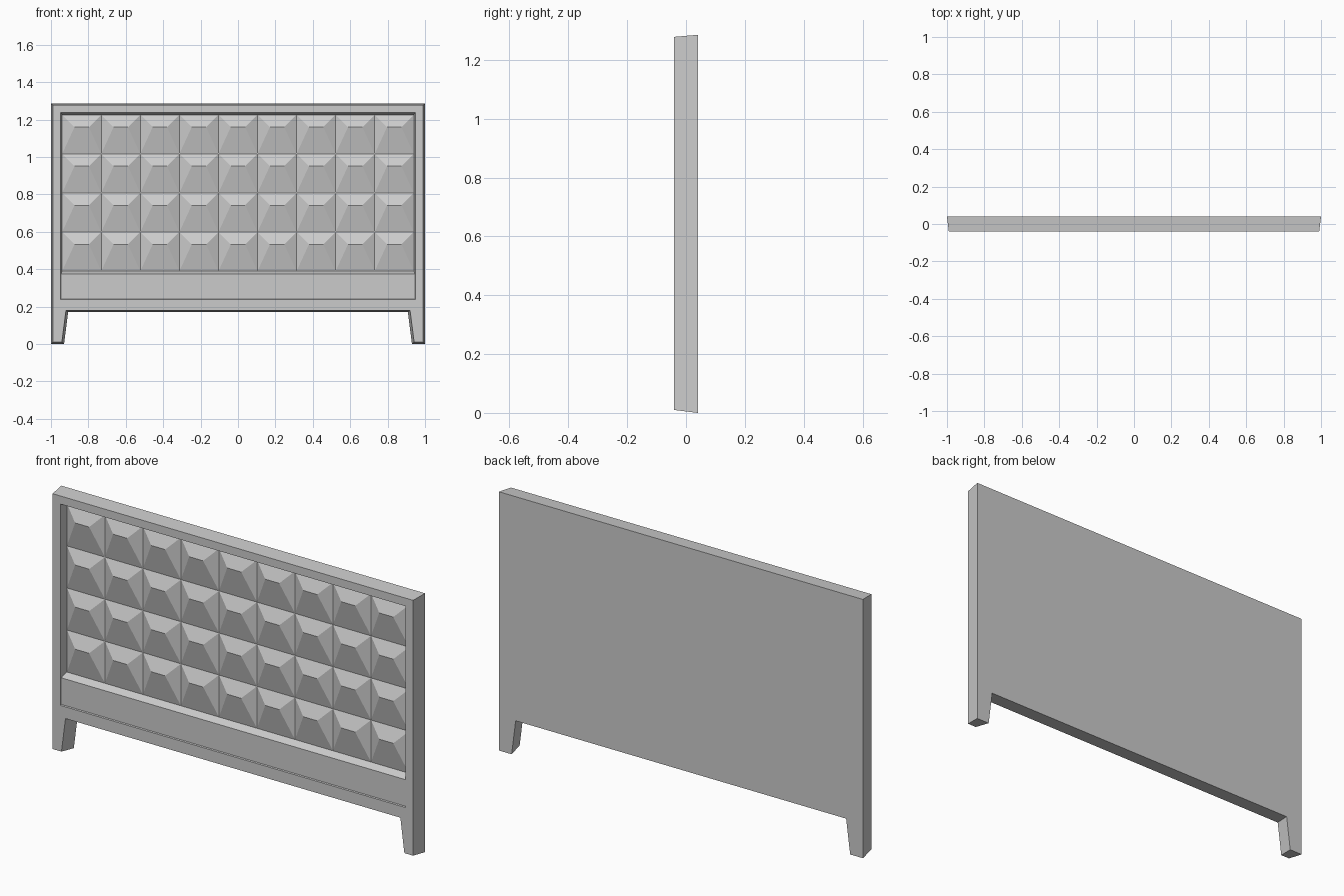
import bpy, bmesh

if "Cube" in bpy.data.objects:
    bpy.data.objects.remove(bpy.data.objects["Cube"])


def finish(name, bm, recalc=True):
    if recalc:
        bmesh.ops.recalc_face_normals(bm, faces=bm.faces)
    mesh = bpy.data.meshes.new(name)
    bm.to_mesh(mesh)
    bm.free()
    obj = bpy.data.objects.new(name, mesh)
    bpy.context.collection.objects.link(obj)
    return obj


def ring(bm, points, y):
    return [bm.verts.new((x, y, z)) for x, z in points]


def bridge(bm, a, b):
    n = len(a)
    for i in range(n):
        j = (i + 1) % n
        bm.faces.new((a[i], a[j], b[j], b[i]))


def outline(side, foot, foot_in, leg_in, arch, top):
    return [(-side, foot), (-foot_in, foot), (-leg_in, arch), (leg_in, arch),
            (foot_in, foot), (side, foot), (side, top), (-side, top)]


def rect(half, low, high):
    return [(-half, low), (half, low), (half, high), (-half, high)]


# Slab with short legs, tapered towards the front, with a recess in the front
bm = bmesh.new()
o = ring(bm, outline(0.99, 0.01, 0.942, 0.92, 0.18, 1.278), -0.04)
back = ring(bm, outline(1.0, 0.0, 0.93, 0.908, 0.172, 1.285), 0.04)
i = ring(bm, rect(0.948, 0.238, 1.238), -0.04)
floor = ring(bm, rect(0.94, 0.248, 1.226), 0.003)
bridge(bm, o, back)
bridge(bm, i, floor)
bm.faces.new(floor)
bm.faces.new(back)
for f in ((o[0], o[1], o[2], i[0], i[3], o[7]),
          (o[2], o[3], i[1], i[0]),
          (o[3], o[4], o[5], o[6], i[2], i[1]),
          (o[6], o[7], i[3], i[2])):
    bm.faces.new(f)
finish("frame_slab", bm)

# Plain lower panel with a sloped ledge
bm = bmesh.new()
a = ring(bm, rect(0.946, 0.242, 0.374), -0.036)
b = ring(bm, rect(0.94, 0.25, 0.391), 0.001)
bridge(bm, a, b)
bm.faces.new(a)
bm.faces.new(b)
finish("lower_panel", bm)

# Relief field of hipped facets, ridge set near the top of each cell
COLS, ROWS = 9, 4
X0, Z0, Z1 = -0.94, 0.39, 1.226
w, h = -2 * X0 / COLS, (Z1 - Z0) / ROWS
bm = bmesh.new()
grid = [[bm.verts.new((X0 + c * w, 0.0, Z0 + r * h)) for c in range(COLS + 1)]
        for r in range(ROWS + 1)]
for r in range(ROWS):
    for c in range(COLS):
        bl, br = grid[r][c], grid[r][c + 1]
        tl, tr = grid[r + 1][c], grid[r + 1][c + 1]
        z = tl.co.z - 0.066
        p = bm.verts.new((bl.co.x + 0.066, -0.03, z))
        q = bm.verts.new((br.co.x - 0.066, -0.03, z))
        for f in ((bl, br, q, p), (p, q, tr, tl), (bl, p, tl), (br, tr, q)):
            bm.faces.new(f)
finish("faceted_relief", bm, recalc=False)
